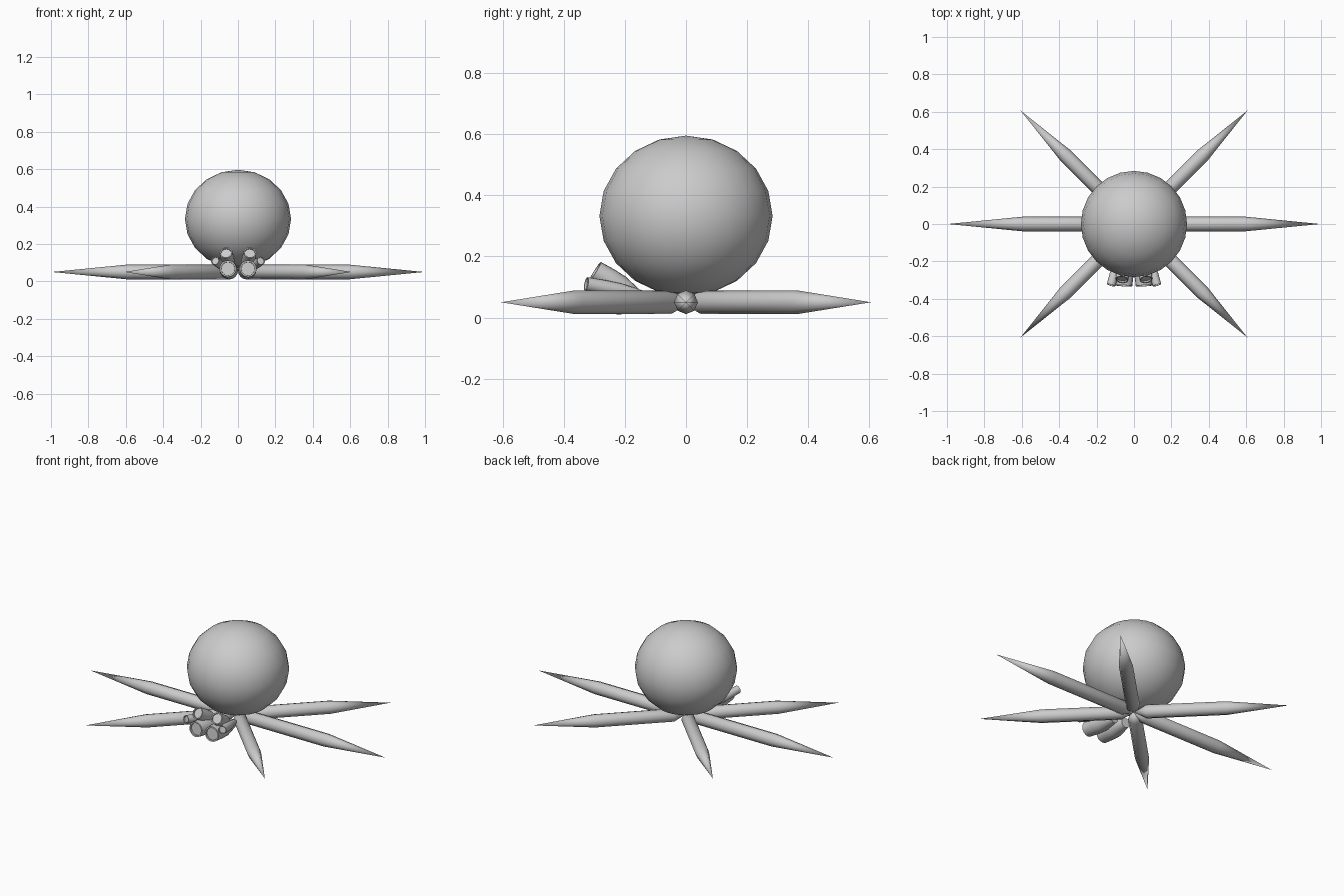
import bpy, bmesh, math
from mathutils import Vector, Matrix

if "Cube" in bpy.data.objects:
    bpy.data.objects.remove(bpy.data.objects["Cube"])


def finish(name, bm, angle=40):
    bmesh.ops.recalc_face_normals(bm, faces=bm.faces)
    me = bpy.data.meshes.new(name)
    bm.to_mesh(me)
    bm.free()
    ob = bpy.data.objects.new(name, me)
    bpy.context.collection.objects.link(ob)
    bpy.ops.object.select_all(action='DESELECT')
    ob.select_set(True)
    bpy.context.view_layer.objects.active = ob
    bpy.ops.object.shade_smooth_by_angle(angle=math.radians(angle))
    return ob


def lathe(name, profile, start, end, sides, closed=False, angle=40):
    """Revolve (radius, distance) points about the line from start to end."""
    start = Vector(start)
    axis = (Vector(end) - start).normalized()
    up = Vector((0, 0, 1)) if abs(axis.z) < 0.95 else Vector((1, 0, 0))
    u = (up - axis * up.dot(axis)).normalized()
    v = axis.cross(u)
    bm = bmesh.new()
    rings = []
    for r, d in profile:
        c = start + axis * d
        if r == 0:
            rings.append([bm.verts.new(c)] * sides)
            continue
        rings.append([bm.verts.new(c + r * (u * math.cos(a) + v * math.sin(a)))
                      for a in (2 * math.pi * i / sides for i in range(sides))])
    pairs = list(zip(rings, rings[1:])) + ([(rings[-1], rings[0])] if closed else [])
    for a, b in pairs:
        for i in range(sides):
            j = (i + 1) % sides
            bm.faces.new(list(dict.fromkeys((a[i], a[j], b[j], b[i]))))
    return finish(name, bm, angle)


def ellipsoid(name, scale):
    bm = bmesh.new()
    bmesh.ops.create_uvsphere(bm, u_segments=24, v_segments=10, radius=1)
    bm.transform(Matrix.Translation((0, 0, 0.333))
                 @ Matrix.Diagonal((0.302 * scale, 0.302 * scale, 0.28 * scale, 1)))
    return finish(name, bm)


# Body shell with a ring groove and four slots cut into its top
body = ellipsoid("body", 1)
cutters = [lathe("ring_cutter", [(0.134, 0), (0.15, 0), (0.15, 0.3), (0.134, 0.3)],
                 (0, 0, 0.45), (0, 0, 1), 32, closed=True)]
for i in range(4):
    bm = bmesh.new()
    bmesh.ops.create_cube(bm, size=1)
    bm.transform(Matrix.Rotation(i * math.pi / 2, 4, 'Z')
                 @ Matrix.Translation((0.202, 0, 0.6))
                 @ Matrix.Diagonal((0.116, 0.034, 0.4, 1)))
    cutters.append(finish("slot_cutter", bm))
bpy.context.view_layer.objects.active = body
for c in cutters:
    c.hide_render = True
    m = body.modifiers.new("cut", 'BOOLEAN')
    m.operation, m.solver, m.object = 'DIFFERENCE', 'EXACT', c
    bpy.ops.object.modifier_apply(modifier=m.name)
for c in cutters:
    bpy.data.objects.remove(c)

# Inner core forms the floor of the grooves
ellipsoid("body_core", 0.94)

# Six spindle legs: two straight out to the sides, four diagonal
for deg, length in ((0, 0.995), (180, 0.995), (45, 0.857), (135, 0.857),
                    (225, 0.857), (315, 0.857)):
    a = math.radians(deg)
    lathe("leg", [(0, 0), (0.039, 0.07), (0.039, 0.6 * length), (0, length)],
          (0, 0, 0.05), (math.cos(a), math.sin(a), 0.05), 8, angle=60)

# Clustered barrel tubes on the front, mirrored left and right
tubes = (("lower_tube", (0.042, -0.12, 0.05), (0.054, -0.33, 0.068), 0.047),
         ("upper_tube", (0.045, -0.15, 0.06), (0.064, -0.297, 0.153), 0.036),
         ("outer_tube", (0.065, -0.13, 0.07), (0.123, -0.327, 0.110), 0.024))
for name, base, tip, r in tubes:
    for s in (-1, 1):
        p, q = (Vector((s * c[0], c[1], c[2])) for c in (base, tip))
        n = (q - p).length
        lathe(name, [(0, 0), (0.6 * r, 0), (1.03 * r, 0.45 * n), (1.03 * r, 0.72 * n),
                     (0.95 * r, n), (0.78 * r, n), (0.76 * r, n - 0.008), (0, n - 0.008)],
              p, q, 16)
